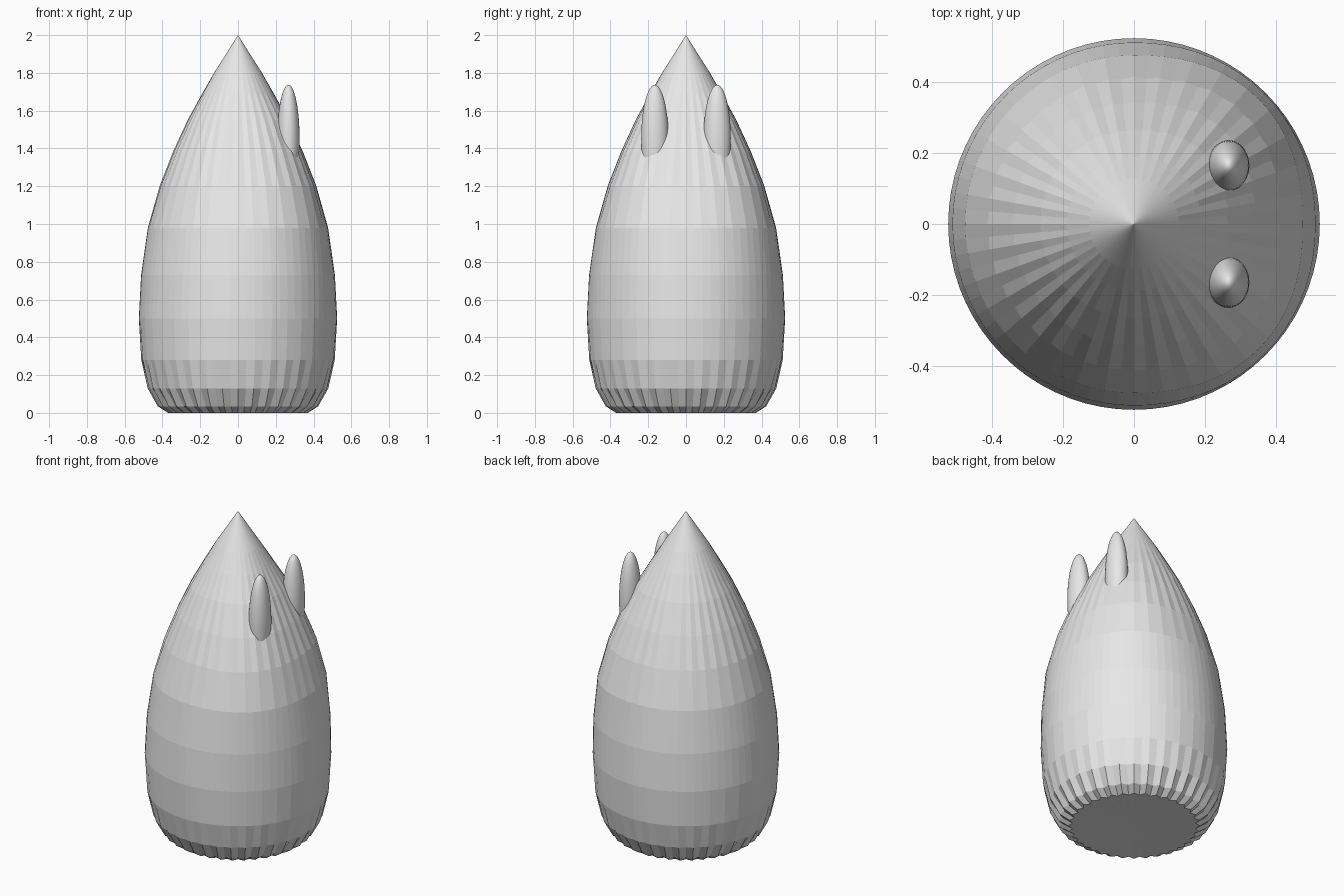
import bpy, bmesh, math

if "Cube" in bpy.data.objects:
    bpy.data.objects.remove(bpy.data.objects["Cube"])

grey = bpy.data.materials.new("plain_grey")
grey.use_nodes = True
grey.diffuse_color = (0.8, 0.8, 0.8, 1)
grey.node_tree.nodes["Principled BSDF"].inputs["Base Color"].default_value = (0.8, 0.8, 0.8, 1)


def make_object(name, bm):
    bmesh.ops.recalc_face_normals(bm, faces=bm.faces)
    mesh = bpy.data.meshes.new(name)
    bm.to_mesh(mesh)
    bm.free()
    mesh.materials.append(grey)
    obj = bpy.data.objects.new(name, mesh)
    bpy.context.collection.objects.link(obj)
    return obj


# Body rings: height, radius, flute depth, squareness of the face side
RINGS = [(0, 0.37, 0.06, 2), (0.035, 0.425, 0.05, 2), (0.13, 0.478, 0.02, 2),
         (0.28, 0.512, 0.005, 2), (0.5, 0.525, 0, 2), (0.73, 0.513, 0, 2.1),
         (0.98, 0.477, 0, 2.3), (1.2, 0.415, 0.01, 2.45), (1.38, 0.345, 0.015, 2.5),
         (1.55, 0.267, 0.015, 2.4), (1.69, 0.19, 0.01, 2.2), (1.8, 0.127, 0, 2)]
SEGMENTS = 72


def ring_point(i, z, radius, flute, power):
    angle = 2 * math.pi * i / SEGMENTS
    c, s = math.cos(angle), math.sin(angle)
    r = radius
    if c > 0:  # flattened face side
        r /= (c ** power + abs(s) ** power) ** (1 / power)
    if i % 2:
        r *= 1 - flute
    return (r * c, r * s, z)


bm = bmesh.new()
loops = [[bm.verts.new(ring_point(i, *ring)) for i in range(SEGMENTS)] for ring in RINGS]
tip = bm.verts.new((0, 0, 2))
base = bm.verts.new((0, 0, 0.005))
for i in range(SEGMENTS):
    j = (i + 1) % SEGMENTS
    for low, high in zip(loops, loops[1:]):
        bm.faces.new((low[i], low[j], high[j], high[i]))
    bm.faces.new((loops[-1][i], loops[-1][j], tip))
    bm.faces.new((loops[0][j], loops[0][i], base))
make_object("body", bm)

# Tall oval eyes half sunk into the face side
for name, side in (("left_eye", -1), ("right_eye", 1)):
    bm = bmesh.new()
    bmesh.ops.create_uvsphere(bm, u_segments=40, v_segments=24, radius=1)
    bmesh.ops.scale(bm, vec=(0.059, 0.072, 0.285), verts=bm.verts)
    bmesh.ops.translate(bm, vec=(0.267, side * 0.165, 1.452), verts=bm.verts)
    eye = make_object(name, bm)
    for poly in eye.data.polygons:
        poly.use_smooth = True
